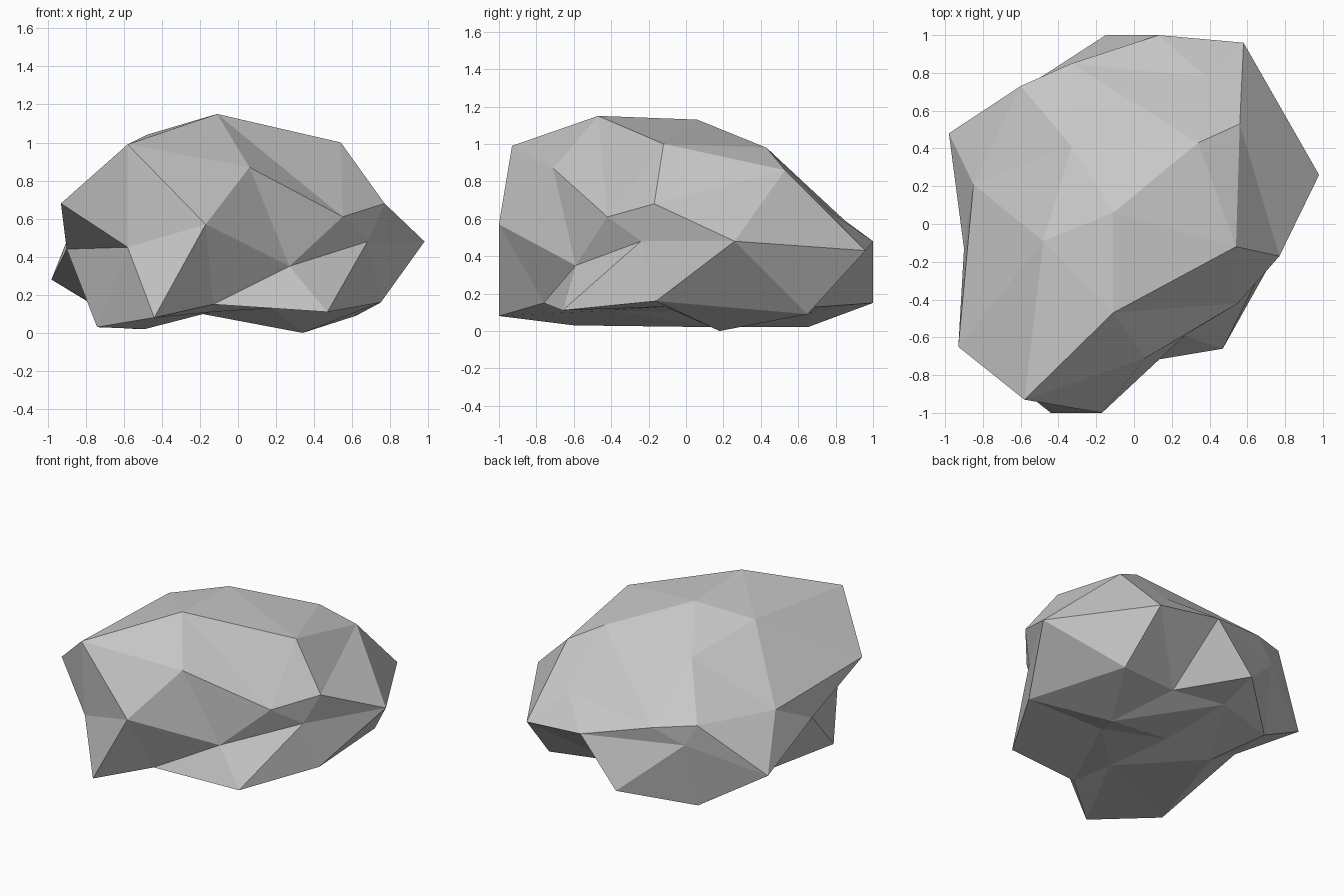
import bpy
import bmesh

# Remove the default cube only
default_cube = bpy.data.objects.get("Cube")
if default_cube:
    bpy.data.objects.remove(default_cube, do_unlink=True)


def make_material(name, colour):
    material = bpy.data.materials.new(name)
    material.use_nodes = True
    material.diffuse_color = colour
    for node in material.node_tree.nodes:
        if node.type == "BSDF_PRINCIPLED":
            node.inputs["Base Color"].default_value = colour
    return material


# Cross-section rings of the boulder, each anticlockwise from the front
peak = [(-.11, .06, 1.13)]
crown = [(-.11, -.47, 1.15), (.54, -.12, 1), (.34, .43, .98),
         (-.33, .41, .92), (-.48, -.09, 1.04)]
shoulder = [(.06, -.71, .87), (.55, -.42, .61), (.77, -.17, .68),
            (.56, .53, .86), (.38, .78, .63), (-.33, .85, .59),
            (-.6, .73, .63), (-.85, .21, .61), (-.93, -.65, .68),
            (-.58, -.93, .99)]
waist = [(-.17, -1, .57), (.27, -.59, .35), (.68, -.24, .48),
         (.98, .26, .48), (.58, .96, .43), (.13, 1, .48),
         (-.52, .76, .48), (-.98, .48, .28), (-.9, -.13, .44),
         (-.58, -.89, .45)]
skirt = [(-.44, -1, .08), (-.13, -.76, .15), (.47, -.66, .11),
         (.75, -.16, .16), (.62, .65, .09), (.16, .58, .12),
         (-.15, 1, .15), (-.55, .65, .02), (-.62, .27, .07),
         (-.74, -.6, .03)]
underside = [(.18, -.11, .13), (.34, .18, 0), (-.19, .68, .1),
             (-.49, .19, .02), (-.14, -.41, .11)]
hollow = [(-.19, .1, .1)]


def join_cap(bm, tip, inner, outer):
    """Fan the tip to the inner ring, then join that to a ring twice as dense."""
    for i, a in enumerate(inner):
        b = inner[(i + 1) % len(inner)]
        corner, middle = outer[i * 2], outer[i * 2 + 1]
        next_corner = outer[(i * 2 + 2) % len(outer)]
        for face in ((tip, a, b), (a, corner, middle),
                     (a, middle, b), (b, middle, next_corner)):
            bm.faces.new(face)


def join_band(bm, upper, lower):
    """Zigzag triangles between two staggered rings of equal density."""
    count = len(upper)
    for i in range(count):
        j = (i + 1) % count
        bm.faces.new((upper[i], lower[i], lower[j]))
        bm.faces.new((upper[i], lower[j], upper[j]))


def build_boulder(material):
    bm = bmesh.new()
    rings = [[bm.verts.new(point) for point in ring] for ring in
             (peak, crown, shoulder, waist, skirt, underside, hollow)]
    top, ring_a, ring_b, ring_c, ring_d, ring_e, bottom = rings

    # Top cap, two side bands, and bottom cap
    join_cap(bm, top[0], ring_a, ring_b)
    join_band(bm, ring_b, ring_c)
    join_band(bm, ring_c, ring_d)
    join_cap(bm, bottom[0], ring_e, ring_d[2:] + ring_d[:2])
    bmesh.ops.recalc_face_normals(bm, faces=bm.faces)

    mesh = bpy.data.meshes.new("boulder")
    bm.to_mesh(mesh)
    bm.free()
    mesh.materials.append(material)
    boulder = bpy.data.objects.new("boulder", mesh)
    bpy.context.collection.objects.link(boulder)


build_boulder(make_material("stone grey", (.57, .57, .57, 1)))
